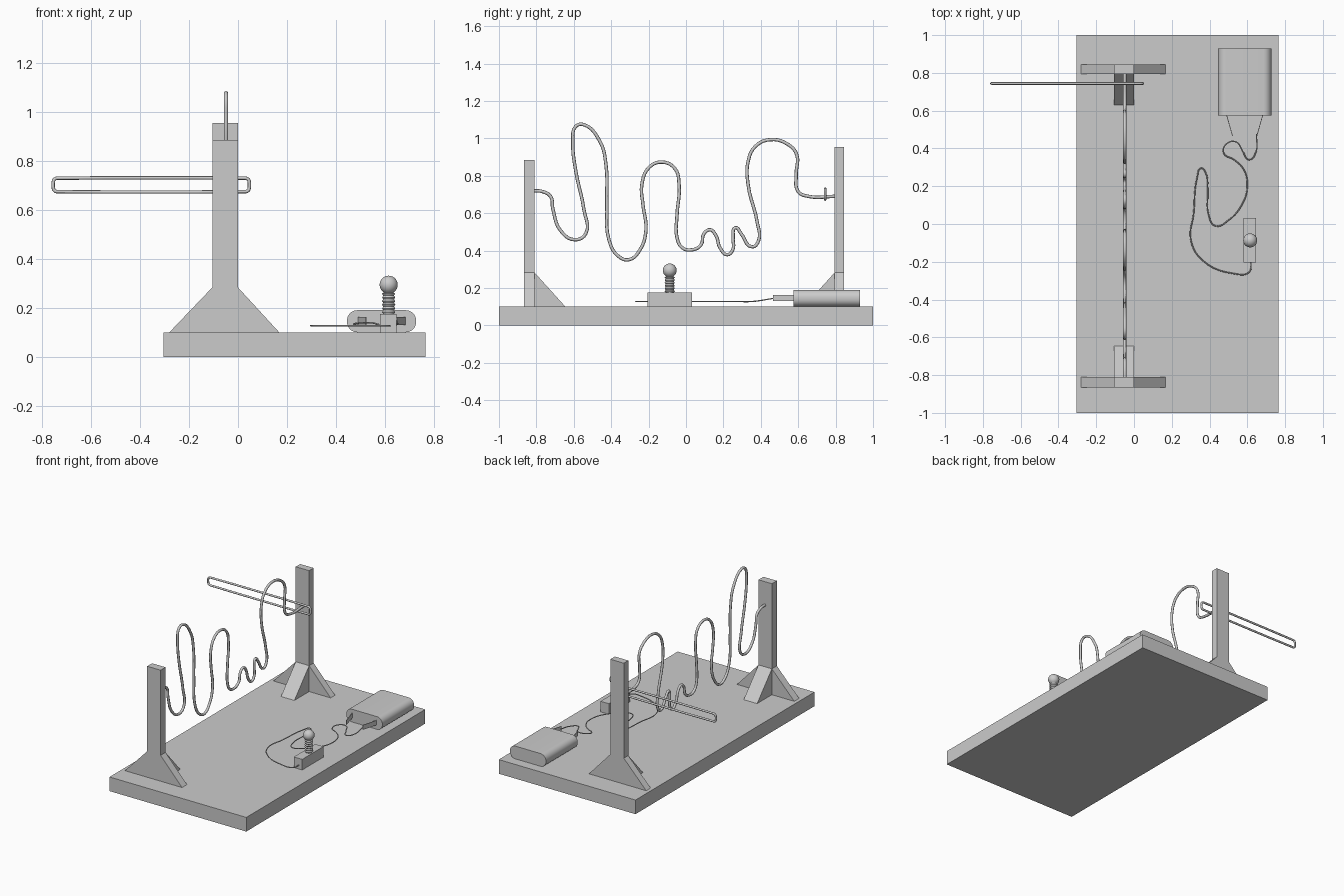
import bpy, bmesh, math
from mathutils import Vector

if "Cube" in bpy.data.objects:
    bpy.data.objects.remove(bpy.data.objects["Cube"])


def prism(name, profile, direction, smooth=False):
    """Extrude a planar outline along a direction."""
    bm = bmesh.new()
    face = bm.faces.new([bm.verts.new(p) for p in profile])
    ext = bmesh.ops.extrude_face_region(bm, geom=[face], use_keep_orig=True)
    moved = [g for g in ext["geom"] if isinstance(g, bmesh.types.BMVert)]
    bmesh.ops.translate(bm, verts=moved, vec=Vector(direction))
    bmesh.ops.recalc_face_normals(bm, faces=bm.faces)
    return finish(name, bm, smooth)


def finish(name, bm, smooth=False):
    me = bpy.data.meshes.new(name)
    bm.to_mesh(me)
    bm.free()
    ob = bpy.data.objects.new(name, me)
    bpy.context.collection.objects.link(ob)
    if smooth:
        select(ob)
        bpy.ops.object.shade_smooth_by_angle(angle=math.radians(40))
    return ob


def select(ob):
    bpy.ops.object.select_all(action='DESELECT')
    ob.select_set(True)
    bpy.context.view_layer.objects.active = ob


def box(name, x0, x1, y0, y1, z0, z1):
    return prism(name, [(x0, y0, z0), (x1, y0, z0), (x1, y1, z0), (x0, y1, z0)],
                 (0, 0, z1 - z0))


def tube(name, points, radius, cyclic=False, steps=5, sides=2):
    """Smooth round wire through the points."""
    cu = bpy.data.curves.new(name, 'CURVE')
    cu.dimensions = '3D'
    cu.bevel_depth, cu.bevel_resolution = radius, sides
    cu.resolution_u, cu.use_fill_caps = steps, True
    sp = cu.splines.new('BEZIER')
    sp.bezier_points.add(len(points) - 1)
    for bp, p in zip(sp.bezier_points, points):
        bp.co = p
        bp.handle_left_type = bp.handle_right_type = 'AUTO'
    sp.use_cyclic_u = cyclic
    ob = bpy.data.objects.new(name, cu)
    bpy.context.collection.objects.link(ob)
    select(ob)
    bpy.ops.object.convert(target='MESH')
    bpy.ops.object.shade_smooth_by_angle(angle=math.radians(50))
    return ob


def rounded_rect(x0, x1, z0, z1, r, y, n):
    """Outline in the xz plane with rounded corners."""
    pts = []
    corners = [(x1 - r, z1 - r), (x0 + r, z1 - r), (x0 + r, z0 + r), (x1 - r, z0 + r)]
    for k, (cx, cz) in enumerate(corners):
        for i in range(n + 1):
            a = math.pi / 2 * (k + i / n)
            pts.append((cx + r * math.cos(a), y, cz + r * math.sin(a)))
    return pts


# base board
box("base_board", -0.305, 0.765, -1, 1, 0, 0.1)

# posts with flared feet and inward braces
for name, y0, y1, top, inner, toe in (("front_post", -0.865, -0.81, 0.885, -0.81, -0.645),
                                      ("back_post", 0.795, 0.845, 0.955, 0.795, 0.63)):
    outline = [(-0.28, 0.1), (0.168, 0.1), (0, 0.283), (0, top), (-0.105, top), (-0.105, 0.283)]
    prism(name, [(x, y0, z) for x, z in outline], (0, y1 - y0, 0))
    prism(name + "_brace", [(-0.105, inner, 0.1), (-0.105, toe, 0.1), (-0.105, inner, 0.283)],
          (0.105, 0, 0))

# winding wire track between the posts
track = [(-.82, .72), (-.766, .715), (-.723, .688), (-.712, .624), (-.67, .506), (-.595, .458),
         (-.536, .49), (-.546, .62), (-.59, .83), (-.605, .98), (-.59, 1.063), (-.55, 1.074),
         (-.46, .983), (-.428, .86), (-.423, .645), (-.412, .458), (-.364, .372), (-.305, .351),
         (-.246, .404), (-.214, .51), (-.23, .645), (-.236, .753), (-.198, .844), (-.129, .873),
         (-.059, .838), (-.037, .753), (-.048, .59), (-.048, .469), (-.02, .415), (.032, .404),
         (.08, .43), (.096, .49), (.129, .511), (.16, .48), (.182, .415), (.22, .378),
         (.25, .404), (.252, .47), (.264, .522), (.295, .49), (.354, .42), (.388, .453),
         (.38, .555), (.332, .753), (.332, .876), (.37, .956), (.45, .993), (.546, .967),
         (.592, .913), (.589, .806), (.6, .715), (.653, .69), (.8, .69)]
tube("wire_track", [(-0.049, y, z) for y, z in track], 0.009)

# long loop handle hanging on the track
tube("loop_wand", rounded_rect(-0.754, 0.046, 0.674, 0.729, 0.016, 0.744, 3), 0.007,
     cyclic=True, steps=3)

# battery pack with rounded sides and two contact tabs
prism("battery_pack", rounded_rect(0.445, 0.727, 0.1, 0.19, 0.042, 0.575, 8), (0, 0.355, 0),
      smooth=True)
for name, xa, xb in (("left_contact_tab", 0.488, 0.52), ("right_contact_tab", 0.68, 0.648)):
    prism(name, [(xa, 0.578, 0.13), (xb, 0.465, 0.13), (xb, 0.465, 0.163), (xa, 0.578, 0.163)],
          (0.004, 0, 0))

# lamp holder block
box("lamp_holder", 0.58, 0.646, -0.205, 0.033, 0.1, 0.175)

# lamp: ridged screw neck and round bulb, turned about its axis
profile = [(0.0, 0.17), (0.022, 0.17)]
for i in range(6):
    z = 0.175 + i * 0.015
    profile += [(0.022, z), (0.027, z + 0.0075)]
profile += [(0.02, 0.262)]
for i in range(11):
    a = math.radians(-58 + 148 * i / 10)
    profile.append((0.037 * math.cos(a) if i < 10 else 0.0, 0.294 + 0.037 * math.sin(a)))
bm = bmesh.new()
verts = [bm.verts.new((r, 0, z)) for r, z in profile]
edges = [bm.edges.new(pair) for pair in zip(verts, verts[1:])]
bmesh.ops.spin(bm, geom=verts + edges, cent=(0, 0, 0), axis=(0, 0, 1),
               angle=math.tau, steps=24, use_duplicate=False)
bmesh.ops.remove_doubles(bm, verts=bm.verts, dist=0.0003)
bmesh.ops.recalc_face_normals(bm, faces=bm.faces)
lamp = finish("lamp_bulb", bm, smooth=True)
lamp.location = (0.615, -0.087, 0)

# thin lead from battery to lamp holder
lead = [(.648, .475), (.645, .38), (.61, .34), (.575, .386), (.54, .435), (.485, .42), (.475, .375),
        (.53, .34), (.58, .29), (.6, .2), (.57, .1), (.5, .02), (.43, -.01), (.395, .05),
        (.39, .18), (.38, .27), (.355, .295), (.335, .25), (.315, .05), (.3, -.08), (.36, -.19),
        (.53, -.263), (.61, -.255), (.62, -.2)]
tube("thin_lead", [(x, y, 0.127 + 0.018 * max(0, (y - 0.36) / 0.11)) for x, y in lead], 0.0035,
     sides=1)
